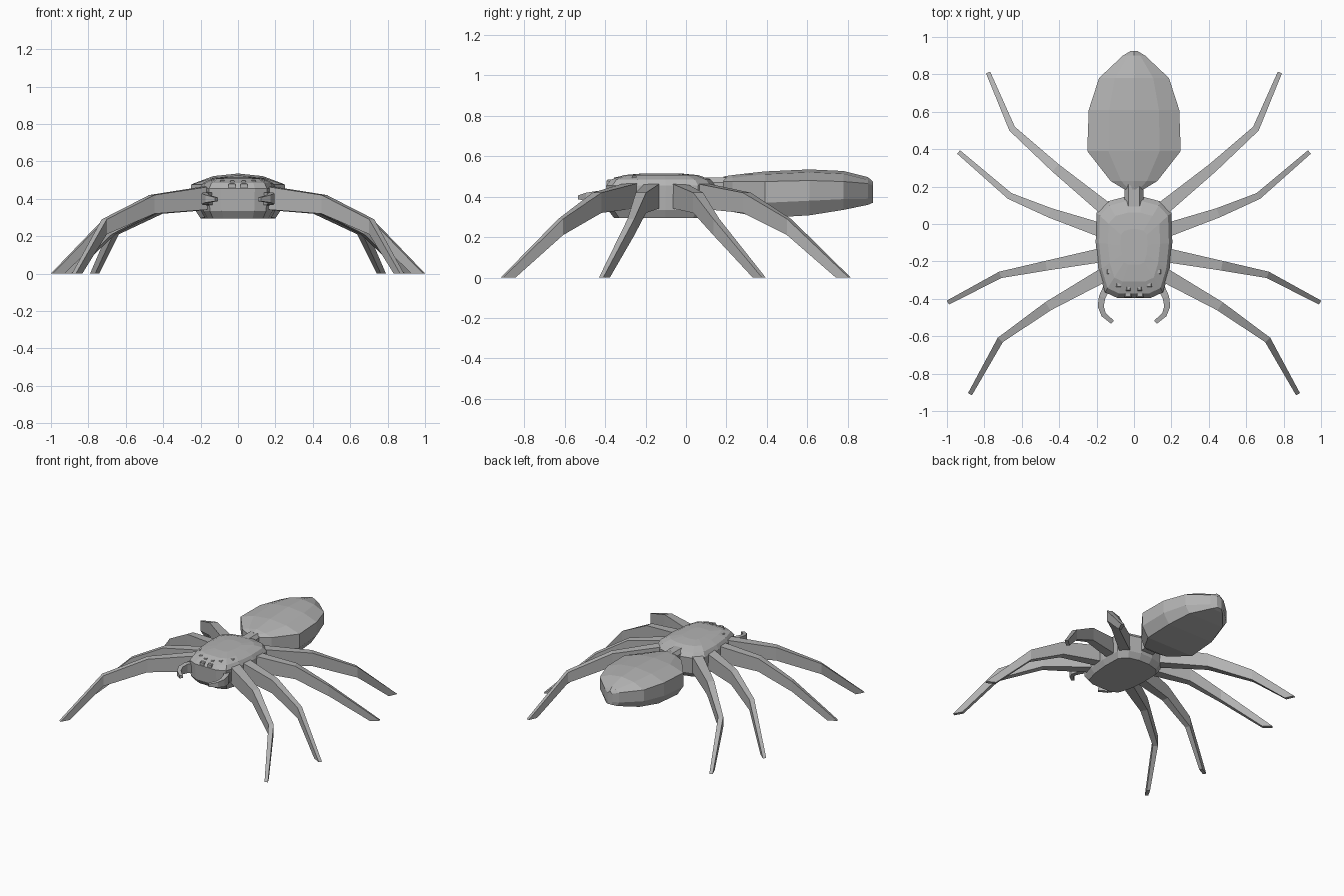
import bpy, bmesh, math
from mathutils import Vector

if "Cube" in bpy.data.objects:
    bpy.data.objects.remove(bpy.data.objects["Cube"])

grey = bpy.data.materials.new("grey")
grey.diffuse_color = (0.45, 0.45, 0.45, 1)
grey.use_nodes = True
grey.node_tree.nodes["Principled BSDF"].inputs["Base Color"].default_value = grey.diffuse_color


def loft(name, rings):
    """Skin a list of closed point rings and cap both ends."""
    bm = bmesh.new()
    vs = [[bm.verts.new(p) for p in ring] for ring in rings]
    n = len(rings[0])
    for a, b in zip(vs, vs[1:]):
        for i in range(n):
            j = (i + 1) % n
            bm.faces.new((a[i], a[j], b[j], b[i]))
    bm.faces.new(vs[0][::-1])
    bm.faces.new(vs[-1])
    bmesh.ops.recalc_face_normals(bm, faces=bm.faces)
    mesh = bpy.data.meshes.new(name)
    bm.to_mesh(mesh)
    bm.free()
    mesh.materials.append(grey)
    obj = bpy.data.objects.new(name, mesh)
    bpy.context.collection.objects.link(obj)
    return obj


# Head and thorax: one outline stacked upwards with varying inset
half = [(0.09, -0.395), (0.155, -0.365), (0.19, -0.25), (0.205, -0.10),
        (0.2, 0.06), (0.145, 0.12), (0.05, 0.145)]
outline = half + [(-x, y) for x, y in reversed(half)]
cy = -0.12
levels = [(0.295, 0.86), (0.335, 0.97), (0.455, 1.0), (0.485, 0.91),
          (0.507, 0.68), (0.515, 0.35)]
loft("thorax", [[(x * s, cy + (y - cy) * s, z) for x, y in outline]
                for z, s in levels])

# Narrow waist
loft("waist", [[(-0.05, y, 0.36), (0.05, y, 0.36), (0.05, y, 0.47),
                (0.03, y, 0.495), (-0.03, y, 0.495), (-0.05, y, 0.47)]
               for y in (0.08, 0.22)])

# Abdomen: y, half width, top, upper edge, lower edge, bottom
stations = [(0.185, 0.05, 0.50, 0.475, 0.39, 0.35),
            (0.23, 0.125, 0.507, 0.475, 0.38, 0.325),
            (0.39, 0.25, 0.525, 0.475, 0.37, 0.295),
            (0.61, 0.242, 0.535, 0.48, 0.38, 0.308),
            (0.78, 0.187, 0.527, 0.475, 0.388, 0.335),
            (0.90, 0.06, 0.497, 0.465, 0.39, 0.36),
            (0.924, 0.02, 0.475, 0.455, 0.395, 0.37)]
rings = []
for y, w, top, hi, lo, bot in stations:
    side = [(0.55 * w, top - 0.014), (w, hi), (w, lo), (0.8 * w, bot)]
    pts = [(0, top)] + side + [(-x, z) for x, z in reversed(side)]
    rings.append([(x, y, z) for x, z in pts])
loft("abdomen", rings)

# Legs: plan path from body to tip
paths = {"front_leg": [(0.14, -0.26), (0.46, -0.44), (0.715, -0.62), (0.877, -0.91)],
         "front_middle_leg": [(0.14, -0.16), (0.47, -0.223), (0.715, -0.272), (0.995, -0.42)],
         "rear_middle_leg": [(0.14, -0.045), (0.45, 0.06), (0.665, 0.15), (0.938, 0.385)],
         "rear_leg": [(0.12, 0.055), (0.42, 0.30), (0.652, 0.51), (0.78, 0.81)]}
tops, bottoms = (0.47, 0.42, 0.29, 0.0), (0.345, 0.32, 0.21, 0.0)
widths = (0.078, 0.052, 0.036, 0.024)
for name, path in paths.items():
    for side, label in ((1, "right"), (-1, "left")):
        p = [Vector((x * side, y)) for x, y in path]
        rings = []
        for i in range(4):
            d = (p[min(i + 1, 3)] - p[max(i - 1, 0)]).normalized()
            n = Vector((-d.y, d.x)) * widths[i] / 2
            inner = p[i] - d * 0.07 if i == 3 else p[i]   # flat foot
            rings.append([(*(p[i] + n), tops[i]), (*(p[i] - n), tops[i]),
                          (*(inner - n), bottoms[i]), (*(inner + n), bottoms[i])])
        loft(f"{label}_{name}", rings)

# Curved pincers: x, y, middle z, half width, half height
pincer = [(0.145, -0.34, 0.40, 0.020, 0.035), (0.170, -0.39, 0.40, 0.018, 0.034),
          (0.178, -0.44, 0.40, 0.016, 0.028), (0.162, -0.485, 0.40, 0.014, 0.02),
          (0.115, -0.525, 0.397, 0.011, 0.01)]
for side, label in ((1, "right"), (-1, "left")):
    rings = []
    for i, (x, y, z, w, h) in enumerate(pincer):
        a, b = pincer[max(i - 1, 0)], pincer[min(i + 1, 4)]
        d = Vector((b[0] - a[0], b[1] - a[1])).normalized()
        nx, ny = -d.y * w, d.x * w
        rings.append([((x + nx * s) * side, y + ny * s, z + h * t)
                      for s, t in ((1, 1), (-1, 1), (-1, -1), (1, -1))])
    loft(f"{label}_pincer", rings)

# Small block eyes along the front of the head
eyes = [(0.032, -0.375, 0.47, 0.018), (0.03, -0.345, 0.483, 0.012),
        (0.082, -0.325, 0.487, 0.013), (0.132, -0.255, 0.488, 0.012),
        (0.125, -0.335, 0.472, 0.012)]
for k, (x, y, z, r) in enumerate(eyes):
    for side in (1, -1):
        rings = [[(side * x + r * s * a, y + r * s * b, z + h)
                  for a, b in ((-1, -1), (1, -1), (1, 1), (-1, 1))]
                 for h, s in ((-0.012, 1), (0.008, 1), (0.014, 0.7))]
        loft(f"eye_{k}_{'right' if side > 0 else 'left'}", rings)
